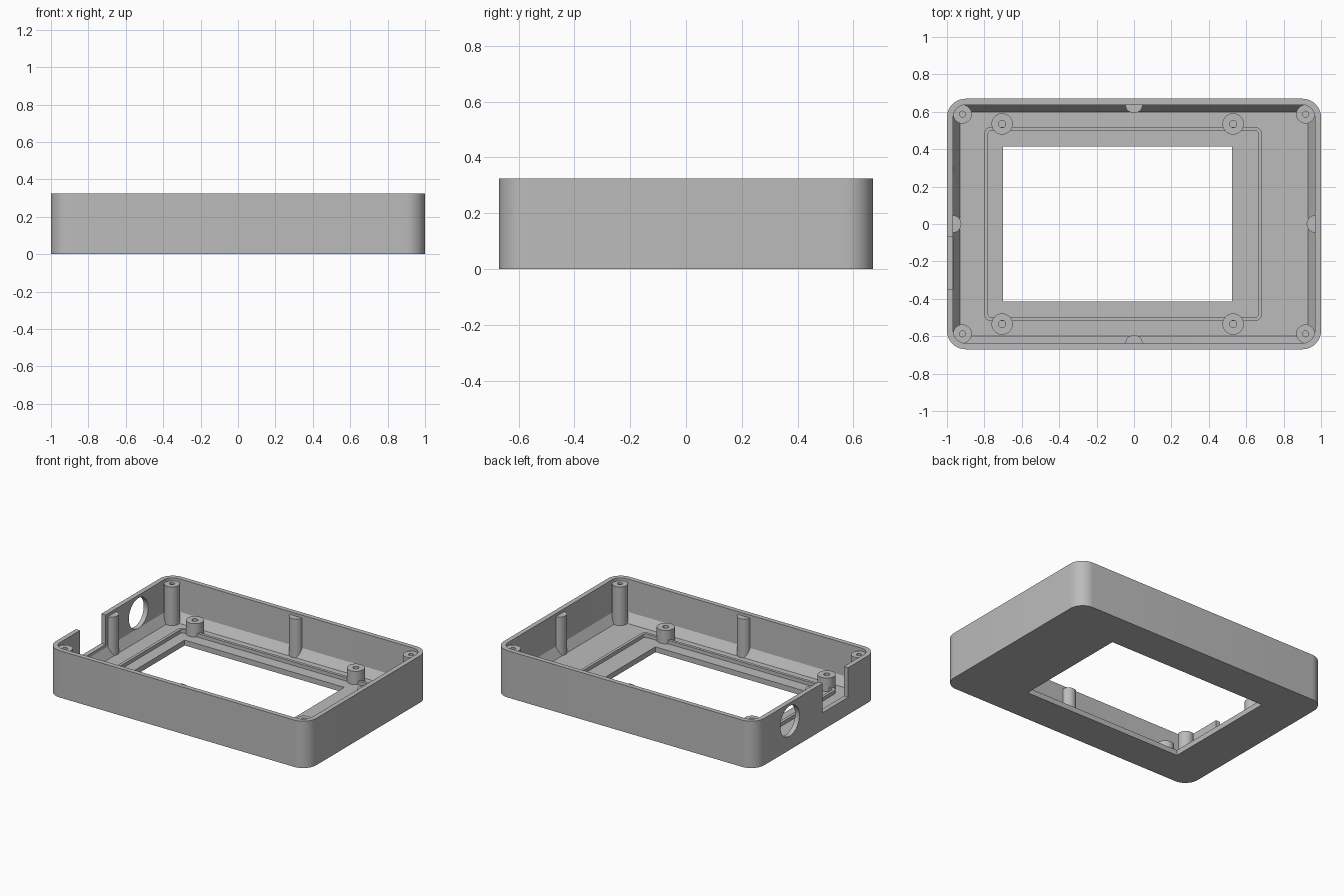
import bpy, bmesh, math
from mathutils import Matrix

cube = bpy.data.objects.get("Cube")
if cube:
    bpy.data.objects.remove(cube, do_unlink=True)

grey = bpy.data.materials.new("matte_grey")
grey.use_nodes = True
colour = (0.5, 0.5, 0.5, 1)
grey.diffuse_color = colour
grey.node_tree.nodes["Principled BSDF"].inputs["Base Color"].default_value = colour

HEIGHT, FLOOR = 0.325, 0.037
POST_TOP, BOSS_TOP = 0.305, 0.13


def rounded_rect(hx, hy, r, steps=10):
    """Points round a rectangle with quarter-circle corners."""
    pts = []
    for q, (sx, sy) in enumerate([(1, 1), (-1, 1), (-1, -1), (1, -1)]):
        for i in range(steps + 1):
            a = math.pi / 2 * (q + i / steps)
            pts.append((sx * (hx - r) + r * math.cos(a), sy * (hy - r) + r * math.sin(a)))
    return pts


def circle(r, n=32):
    return [(r * math.cos(math.tau * i / n), r * math.sin(math.tau * i / n)) for i in range(n)]


def skin(name, rings, at=(0, 0), caps=True):
    """Bridge a chain of (outline, z) rings; cap the ends or join last to first."""
    bm = bmesh.new()
    loops = [[bm.verts.new((x, y, z)) for x, y in pts] for pts, z in rings]
    pairs = list(zip(loops, loops[1:]))
    if caps:
        bm.faces.new(loops[0])
        bm.faces.new(loops[-1])
    else:
        pairs.append((loops[-1], loops[0]))
    for a, b in pairs:
        n = len(a)
        for i in range(n):
            j = (i + 1) % n
            bm.faces.new((a[i], a[j], b[j], b[i]))
    bmesh.ops.recalc_face_normals(bm, faces=bm.faces)
    mesh = bpy.data.meshes.new(name)
    bm.to_mesh(mesh)
    bm.free()
    obj = bpy.data.objects.new(name, mesh)
    obj.location = (at[0], at[1], 0)
    bpy.context.collection.objects.link(obj)
    mesh.materials.append(grey)
    return obj


def cut(target, cutter):
    mod = target.modifiers.new(cutter.name, "BOOLEAN")
    mod.operation, mod.solver, mod.object = "DIFFERENCE", "EXACT", cutter
    bpy.context.view_layer.objects.active = target
    bpy.ops.object.modifier_apply(modifier=mod.name)
    bpy.data.objects.remove(cutter, do_unlink=True)


def box(name, x0, x1, y0, y1, z0, z1):
    base = [(x0, y0), (x1, y0), (x1, y1), (x0, y1)]
    return skin(name, [(base, z0), (base, z1)])


# Open tray with a sloped edge where the walls meet the floor
outer = rounded_rect(1, 0.67, 0.1)
inner = rounded_rect(0.967, 0.637, 0.067)
floor = rounded_rect(0.93, 0.6, 0.03)
case = skin("case_shell", [(outer, 0), (outer, HEIGHT), (inner, HEIGHT),
                           (inner, FLOOR + 0.06), (floor, FLOOR)])

# Screen window, cable notch and round port
cut(case, box("window", -0.7, 0.525, -0.415, 0.415, -0.1, 0.2))
cut(case, box("notch", -1.1, -0.95, -0.35, -0.07, 0.12, 0.5))
port = skin("port", [(circle(0.105, 48), -0.1), (circle(0.105, 48), 0.1)])
port.data.transform(Matrix.Translation((-1, 0.29, 0.2)) @ Matrix.Rotation(math.pi / 2, 4, "Y"))
cut(case, port)
parts = [case]

# Low lip around the screen
lip_out, lip_in = rounded_rect(0.742, 0.518, 0.035), rounded_rect(0.722, 0.498, 0.015)
base, top = FLOOR - 0.01, FLOOR + 0.025
parts.append(skin("screen_lip", [(lip_out, base), (lip_out, top), (lip_in, top), (lip_in, base)],
                  at=(-0.058, 0), caps=False))


def screw_post(name, x, y, r, hole, z):
    return skin(name, [(circle(r), FLOOR - 0.01), (circle(r), z),
                       (circle(hole), z), (circle(hole), z - 0.08)], at=(x, y))


# Tall corner posts and short board bosses
for side, sy in (("front", -1), ("back", 1)):
    for hand, sx, bx in (("right", -1, -0.705), ("left", 1, 0.53)):
        parts.append(screw_post(f"{side}_{hand}_corner_post", sx * 0.917, sy * 0.587,
                                0.05, 0.016, POST_TOP))
        parts.append(screw_post(f"{side}_{hand}_board_boss", bx, sy * 0.535,
                                0.057, 0.019, BOSS_TOP))

# Half-round support ribs in the middle of each wall
for name, angle, dist in (("left", 0, 0.97), ("back", 1, 0.64), ("right", 2, 0.97), ("front", 3, 0.64)):
    turn = angle * math.pi / 2
    half = [(0.047 * math.cos(a), 0.047 * math.sin(a))
            for a in (turn + math.pi / 2 + math.pi * i / 16 for i in range(17))]
    parts.append(skin(f"{name}_wall_rib", [(half, FLOOR - 0.01), (half, POST_TOP)],
                      at=(dist * math.cos(turn), dist * math.sin(turn))))

# Smooth the round walls, keep the edges crisp
bpy.ops.object.select_all(action="DESELECT")
for obj in parts:
    obj.select_set(True)
bpy.context.view_layer.objects.active = case
bpy.ops.object.shade_smooth_by_angle(angle=math.radians(30))
